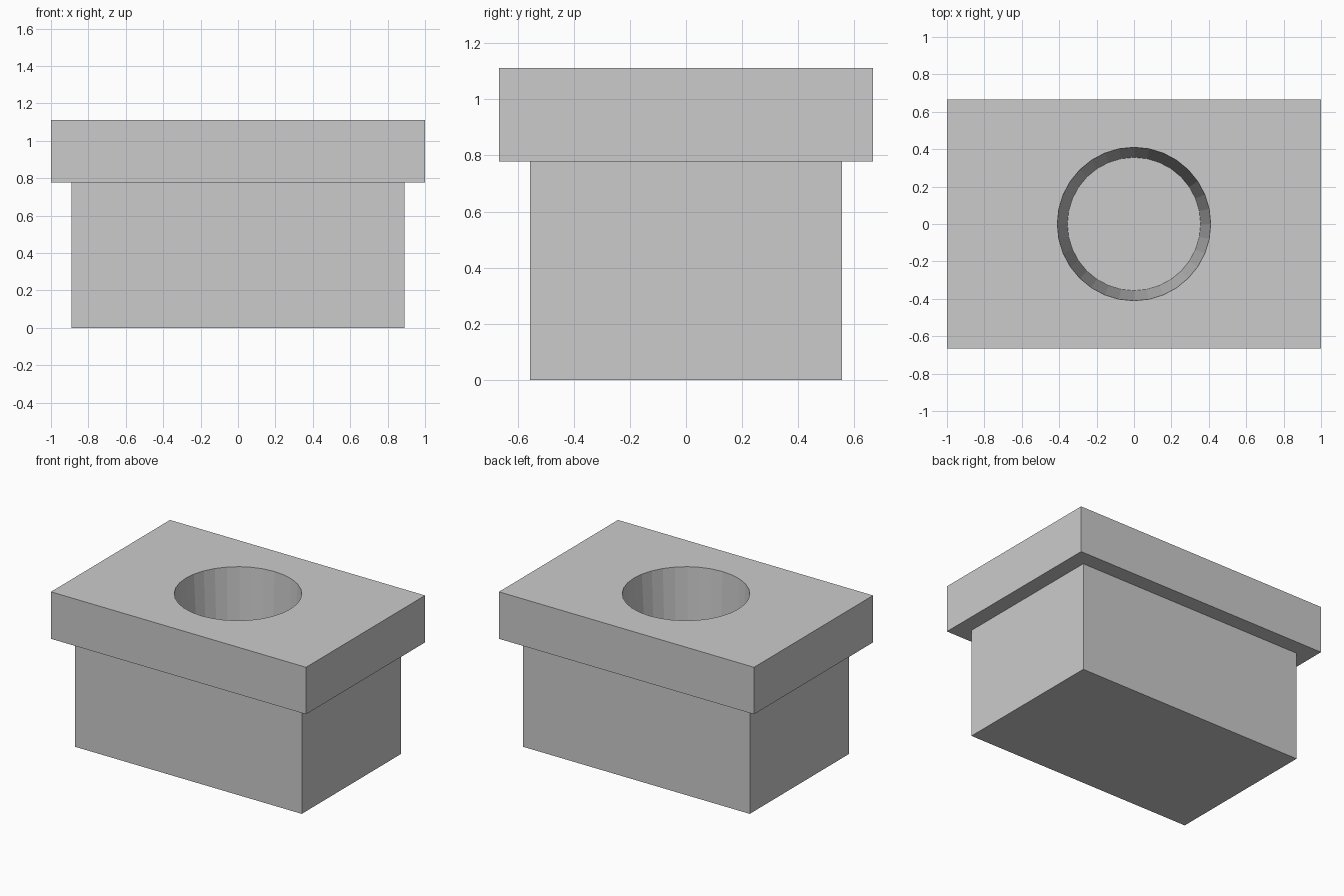
import bpy
import bmesh
import math

cube = bpy.data.objects.get("Cube")
if cube:
    bpy.data.objects.remove(cube, do_unlink=True)

WIDTH, DEPTH, HEIGHT = 2.0, 1.333, 1.111
BODY_WIDTH, BODY_DEPTH, LEDGE = 1.778, 1.111, 0.778
RIM_RADIUS, FLOOR_RADIUS, FLOOR = 0.41, 0.356, 0.18
SIDES = 32

# Plain grey finish
grey = bpy.data.materials.new("plain grey")
grey.use_nodes = True
colour = (0.6, 0.6, 0.6, 1)
grey.diffuse_color = colour
grey.node_tree.nodes["Principled BSDF"].inputs["Base Color"].default_value = colour

bm = bmesh.new()


def rectangle(width, depth, z):
    corners = ((-1, -1), (1, -1), (1, 1), (-1, 1))
    return [bm.verts.new((sx * width / 2, sy * depth / 2, z)) for sx, sy in corners]


def circle(radius, z):
    angles = [2 * math.pi * i / SIDES for i in range(SIDES)]
    return [bm.verts.new((radius * math.cos(a), radius * math.sin(a), z)) for a in angles]


def bridge(lower, upper):
    count = len(lower)
    for i in range(count):
        j = (i + 1) % count
        bm.faces.new((lower[i], lower[j], upper[j], upper[i]))


# Stepped block: narrow body, overhanging ledge, wide top slab
rings = [rectangle(BODY_WIDTH, BODY_DEPTH, 0), rectangle(BODY_WIDTH, BODY_DEPTH, LEDGE),
         rectangle(WIDTH, DEPTH, LEDGE), rectangle(WIDTH, DEPTH, HEIGHT)]
for lower, upper in zip(rings, rings[1:]):
    bridge(lower, upper)
bm.faces.new(rings[0][::-1])

# Tapered round well with a flat floor
rim, floor = circle(RIM_RADIUS, HEIGHT), circle(FLOOR_RADIUS, FLOOR)
bridge(rim, floor)
bm.faces.new(floor)

# Top face around the well, one panel per side of the slab
top = rings[-1]
quarter = SIDES // 4
for i in range(4):
    start = (i * quarter - 3 * quarter // 2) % SIDES
    arc = [rim[(start + k) % SIDES] for k in range(quarter + 1)]
    bm.faces.new([top[i], top[(i + 1) % 4]] + arc[::-1])

bmesh.ops.recalc_face_normals(bm, faces=bm.faces[:])
mesh = bpy.data.meshes.new("stepped_block")
bm.to_mesh(mesh)
bm.free()
mesh.materials.append(grey)
block = bpy.data.objects.new("stepped_block", mesh)
bpy.context.collection.objects.link(block)
